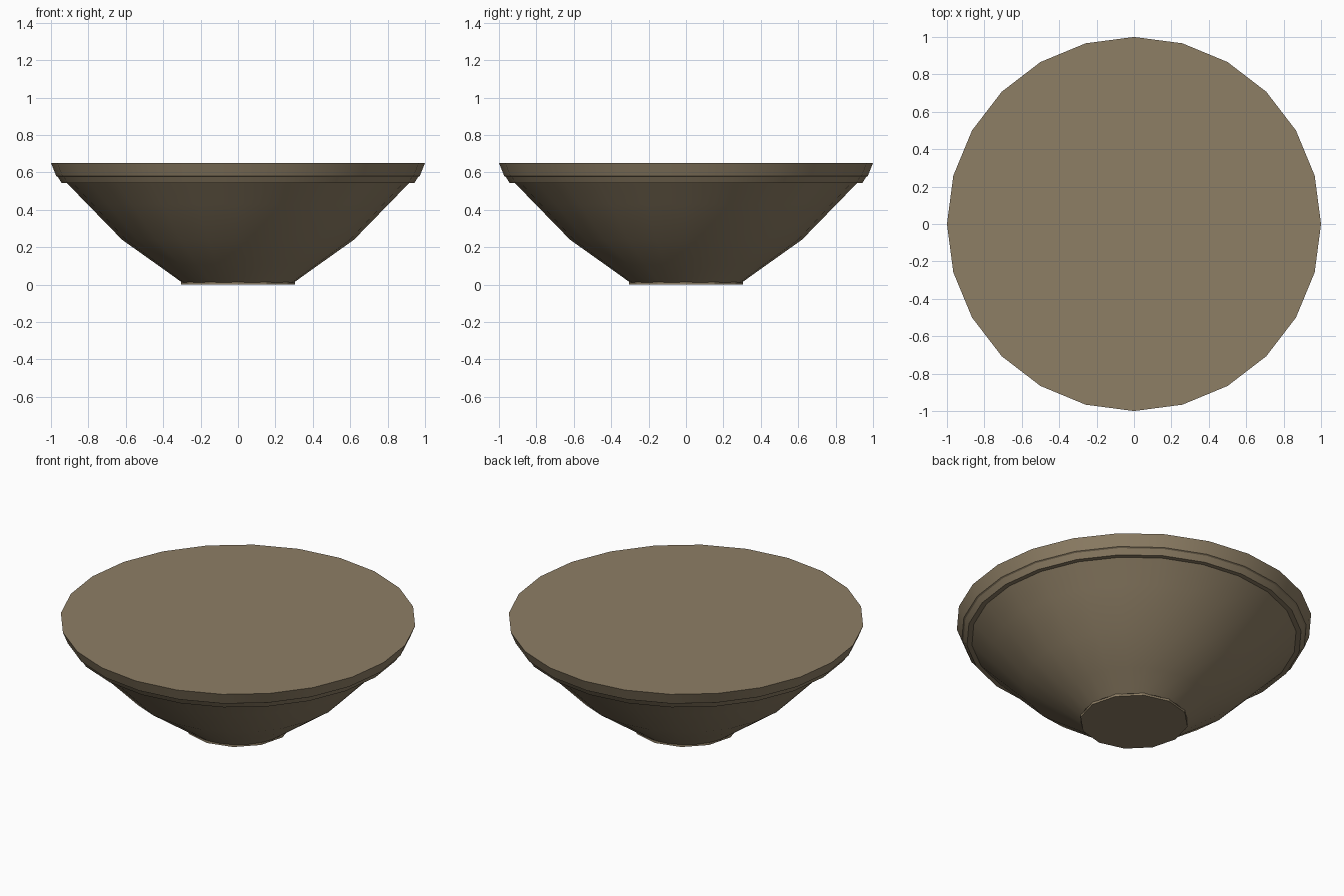
import bpy, bmesh
from math import cos, sin, pi, radians

if "Cube" in bpy.data.objects:
    bpy.data.objects.remove(bpy.data.objects["Cube"])

clay = bpy.data.materials.new("brown_clay")
clay.diffuse_color = (0.27, 0.21, 0.13, 1)
clay.use_nodes = True
clay.node_tree.nodes["Principled BSDF"].inputs["Base Color"].default_value = clay.diffuse_color


def lathe(name, profile, sides):
    """Closed solid of revolution from (radius, z) points, bottom to top."""
    bm = bmesh.new()
    rings = [[bm.verts.new((r * cos(2 * pi * i / sides), r * sin(2 * pi * i / sides), z))
              for i in range(sides)] for r, z in profile]
    for low, high in zip(rings, rings[1:]):
        for i in range(sides):
            j = (i + 1) % sides
            bm.faces.new((low[i], low[j], high[j], high[i]))
    bm.faces.new(rings[0][::-1])
    bm.faces.new(rings[-1])
    mesh = bpy.data.meshes.new(name)
    bm.to_mesh(mesh)
    bm.free()
    mesh.materials.append(clay)
    obj = bpy.data.objects.new(name, mesh)
    bpy.context.collection.objects.link(obj)
    bpy.ops.object.select_all(action='DESELECT')
    obj.select_set(True)
    bpy.context.view_layer.objects.active = obj
    bpy.ops.object.shade_smooth_by_angle(angle=radians(25))
    return obj


# Flared body with stepped rim and flat filled top
lathe("bowl_body", [(0.30, 0.012), (0.43, 0.105), (0.62, 0.24), (0.805, 0.43),
                    (0.915, 0.543), (0.943, 0.543), (0.963, 0.575),
                    (0.972, 0.58), (1.0, 0.65)], 24)

# Thin foot disc
lathe("bowl_foot", [(0.305, 0.0), (0.305, 0.015)], 12)
